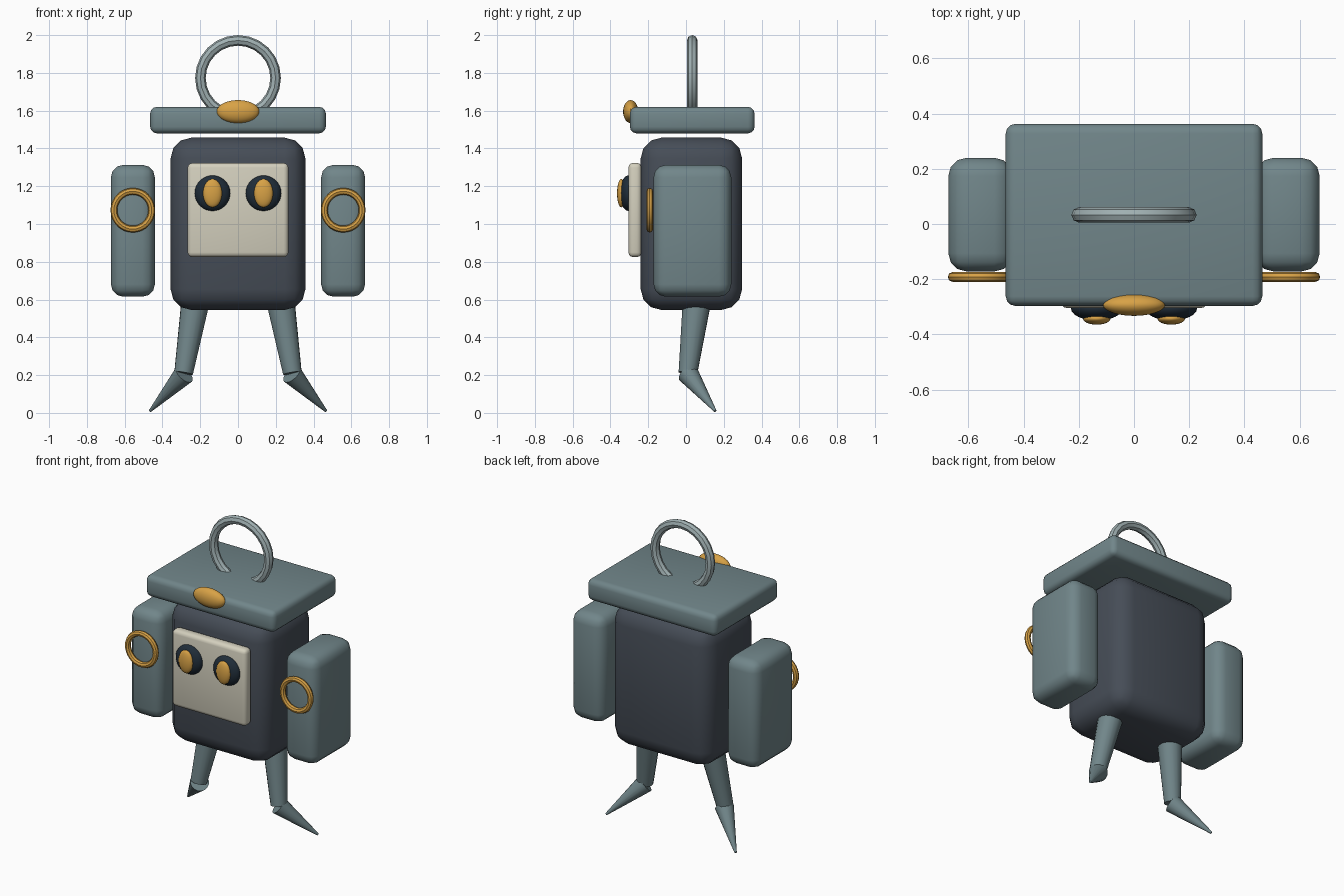
import bpy, math
from mathutils import Vector

if "Cube" in bpy.data.objects:
    bpy.data.objects.remove(bpy.data.objects["Cube"])


def material(name, rgb):
    # sRGB 0-255 to linear
    m = bpy.data.materials.new(name)
    lin = [((c / 255 + 0.055) / 1.055) ** 2.4 for c in rgb]
    m.diffuse_color = (*lin, 1)
    m.use_nodes = True
    m.node_tree.nodes["Principled BSDF"].inputs["Base Color"].default_value = m.diffuse_color
    return m


TEAL = material("grey_teal", (113, 134, 138))
CHARCOAL = material("charcoal", (70, 77, 87))
CREAM = material("cream", (212, 208, 190))
GOLD = material("gold", (216, 162, 70))
NAVY = material("dark_navy", (32, 45, 57))
SILVER = material("silver", (160, 176, 178))


def finish(name, mat, angle=35):
    ob = bpy.context.object
    ob.name = name
    ob.data.materials.append(mat)
    bpy.ops.object.shade_smooth_by_angle(angle=math.radians(angle))
    return ob


def box(name, lo, hi, bevel, mat):
    lo, hi = Vector(lo), Vector(hi)
    bpy.ops.mesh.primitive_cube_add(size=1, location=(lo + hi) / 2)
    ob = bpy.context.object
    ob.scale = hi - lo
    bpy.ops.object.transform_apply(location=False, rotation=False, scale=True)
    mod = ob.modifiers.new("rounded_edges", 'BEVEL')
    mod.width, mod.segments, mod.limit_method = bevel, 3, 'NONE'
    bpy.ops.object.modifier_apply(modifier=mod.name)
    return finish(name, mat)


def ellipsoid(name, loc, radii, mat):
    bpy.ops.mesh.primitive_uv_sphere_add(segments=24, ring_count=16, radius=1, location=loc)
    bpy.context.object.scale = radii
    bpy.ops.object.transform_apply(location=False, rotation=False, scale=True)
    return finish(name, mat)


def ring(name, loc, major, minor, segments, sides, mat):
    bpy.ops.mesh.primitive_torus_add(location=loc, rotation=(math.pi / 2, 0, 0),
                                     major_radius=major, minor_radius=minor,
                                     major_segments=segments, minor_segments=sides)
    return finish(name, mat)


def taper(name, start, end, r1, r2, mat):
    a, b = Vector(start), Vector(end)
    bpy.ops.mesh.primitive_cone_add(vertices=16, radius1=r1, radius2=r2,
                                    depth=(b - a).length, location=(a + b) / 2)
    bpy.context.object.rotation_euler = (b - a).to_track_quat('Z', 'Y').to_euler()
    return finish(name, mat)


# Body, flat roof and hanging loop
box("body", (-0.357, -0.24, 0.545), (0.357, 0.297, 1.457), 0.11, CHARCOAL)
box("roof", (-0.465, -0.297, 1.48), (0.465, 0.363, 1.62), 0.035, TEAL)
ring("hanging_loop", (0, 0.033, 1.773), 0.199, 0.028, 24, 8, SILVER)
ellipsoid("roof_badge", (0, -0.293, 1.595), (0.113, 0.04, 0.061), GOLD)

# Face plate
box("face_plate", (-0.267, -0.305, 0.825), (0.267, -0.235, 1.323), 0.025, CREAM)

for side, s in (("left", -1), ("right", 1)):
    # Eyes
    ellipsoid(f"{side}_eye", (s * 0.135, -0.305, 1.163), (0.094, 0.045, 0.094), NAVY)
    ellipsoid(f"{side}_pupil", (s * 0.135, -0.343, 1.163), (0.05, 0.022, 0.075), GOLD)
    # Arm slabs with their front rings
    x0, x1 = sorted((s * 0.44, s * 0.673))
    box(f"{side}_arm", (x0, -0.172, 0.615), (x1, 0.24, 1.313), 0.066, TEAL)
    ring(f"{side}_arm_ring", (s * 0.557, -0.192, 1.073), 0.1, 0.018, 32, 8, GOLD)
    # Legs and pointed feet
    taper(f"{side}_leg", (s * 0.222, 0.06, 0.61), (s * 0.288, 0.01, 0.21), 0.077, 0.05, TEAL)
    taper(f"{side}_foot", (s * 0.285, 0.012, 0.205), (s * 0.466, 0.155, 0.01), 0.057, 0.007, TEAL)
